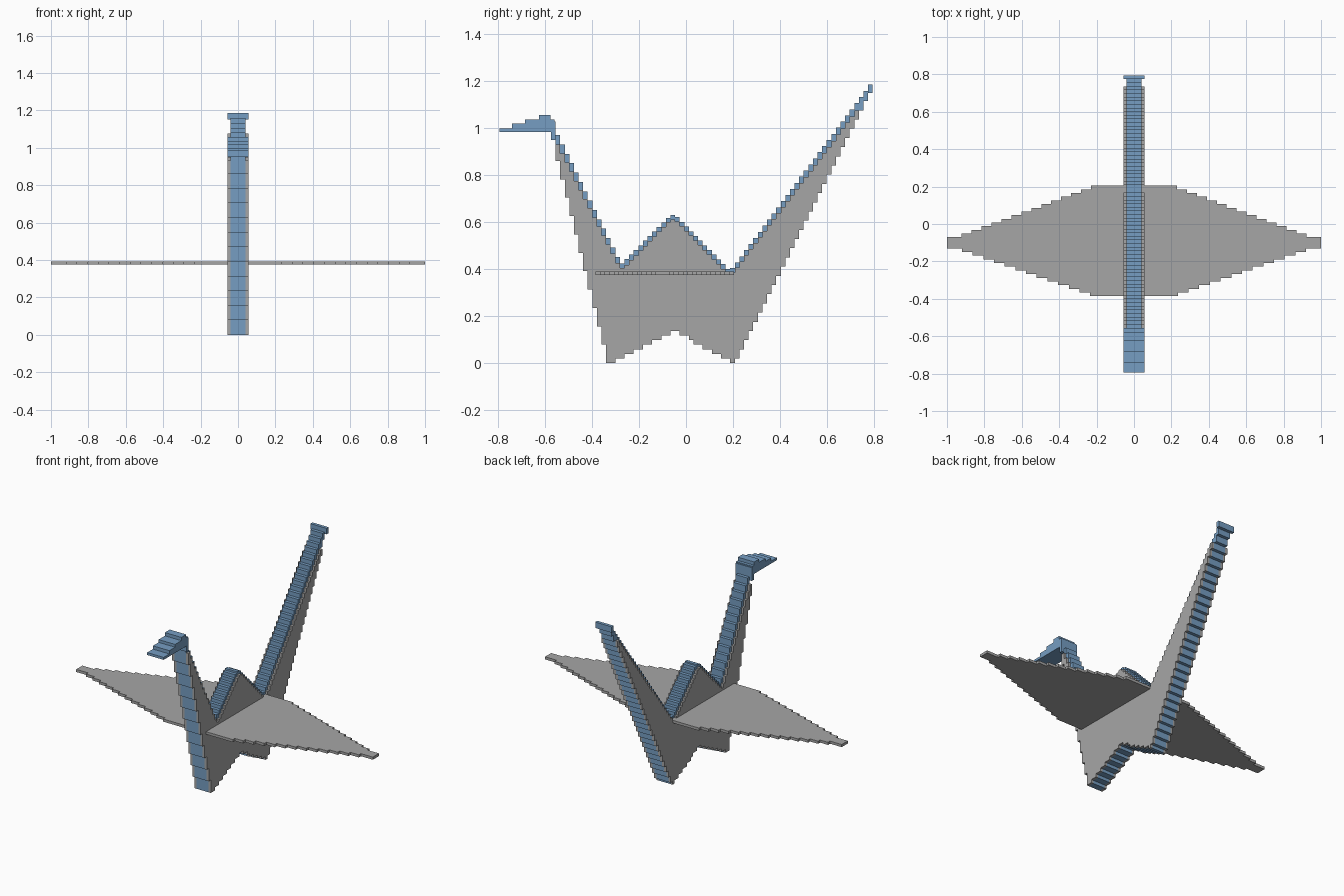
import bpy, bmesh

cube = bpy.data.objects.get("Cube")
if cube:
    bpy.data.objects.remove(cube, do_unlink=True)


def material(name, rgb):
    m = bpy.data.materials.new(name)
    m.use_nodes = True
    m.diffuse_color = (*rgb, 1)
    m.node_tree.nodes["Principled BSDF"].inputs["Base Color"].default_value = (*rgb, 1)
    return m


BLUE = material("soft blue", (0.18, 0.34, 0.54))
GREY = material("light grey", (0.38, 0.38, 0.38))


def along(path, u):
    """Height of a polyline at u, held constant past its ends."""
    if u <= path[0][0]:
        return path[0][1]
    for (a, p), (b, q) in zip(path, path[1:]):
        if u <= b:
            return p + (q - p) * (u - a) / (b - a)
    return path[-1][1]


def stepped_prism(name, cells, place, d0, d1, mat):
    """Extrude a staircase outline made of (u0, u1, low, high) strips from d0 to d1."""
    outline = []
    for u0, u1, lo, hi in cells:
        outline += [(u0, lo), (u1, lo)]
    for u0, u1, lo, hi in reversed(cells):
        outline += [(u1, hi), (u0, hi)]
    clean = [p for i, p in enumerate(outline) if p != outline[i - 1]]
    bm = bmesh.new()
    base = bm.faces.new([bm.verts.new(place(u, v, d0)) for u, v in clean])
    top = bmesh.ops.extrude_face_region(bm, geom=[base])["geom"]
    shift = [b - a for a, b in zip(place(0, 0, d0), place(0, 0, d1))]
    bmesh.ops.translate(bm, vec=shift,
                        verts=[g for g in top if isinstance(g, bmesh.types.BMVert)])
    bmesh.ops.recalc_face_normals(bm, faces=bm.faces)
    mesh = bpy.data.meshes.new(name)
    bm.to_mesh(mesh)
    bm.free()
    mesh.materials.append(mat)
    ob = bpy.data.objects.new(name, mesh)
    bpy.context.collection.objects.link(ob)
    return ob


def side(u, v, d):      # outline in y-z, depth along x
    return (d, u, v)


def plan(u, v, d):      # outline in y-x, depth along z
    return (v, u, d)


# Shared side profile: neck, body ridge and tail
START, END, COLUMNS = -0.575, 0.795, 70
STEP = (END - START) / COLUMNS
under = [(-0.575, 0.98), (-0.33, 0.0), (-0.05, 0.135), (0.21, 0.0), (0.795, 1.17)]
ridge = [(-0.575, 1.02), (-0.56, 1.0), (-0.275, 0.42), (-0.065, 0.63),
         (-0.045, 0.63), (0.18, 0.4), (0.2, 0.405), (0.785, 1.185)]
cover = [(-0.575, 0.98), (-0.56, 0.96), (-0.28, 0.405), (-0.265, 0.405), (-0.065, 0.612),
         (-0.045, 0.612), (0.175, 0.385), (0.2, 0.385), (0.785, 1.152)]


def columns(top):
    cells = []
    for i in range(COLUMNS):
        u0, u1 = START + i * STEP, START + (i + 1) * STEP
        mid = (u0 + u1) / 2
        lo = round(along(under, mid) / STEP) * STEP
        hi = along(top, mid)
        cells.append((u0, u1, lo, hi))
    return cells


# Blue core
core = columns(ridge)
core[-1] = (core[-1][0], END, 1.15, 1.185)
core[0] = (START, core[0][1], 0.95, 1.03)
stepped_prism("core", core, side, -0.04, 0.04, BLUE)

# Grey side panels, a little lower than the core
panel = [c for c in columns(cover)[1:-1] if c[3] - c[2] > 0.028]
for name, a, b in (("left_panel", 0.04, 0.055), ("right_panel", -0.055, -0.04)):
    stepped_prism(name, panel, side, a, b, GREY)

# Full-width blue ends of the tail and neck
stepped_prism("tail_tip", [(END - STEP, END, 1.15, 1.186)], side, -0.055, 0.055, BLUE)
stepped_prism("neck_top", [(START, START + STEP, 0.95, 1.03)], side, -0.055, 0.055, BLUE)

# Head with stepped beak
head = [(-0.795, -0.74, 0.985, 1.0), (-0.74, -0.685, 0.985, 1.02),
        (-0.685, -0.625, 0.985, 1.037), (-0.625, -0.578, 0.985, 1.057),
        (-0.578, -0.5605, 0.985, 1.037)]
stepped_prism("head", head, side, -0.0552, 0.0552, BLUE)

# Wings: one stepped diamond, cut at the body sides
span = [(-0.376, 0.235), (-0.112, 1.0), (-0.09, 1.0), (0.195, 0.23)]
ROWS, BACK, FRONT = 30, 0.205, -0.386
row = (BACK - FRONT) / ROWS
for name, sign in (("left_wing", 1), ("right_wing", -1)):
    cells = []
    for i in range(ROWS):
        u0, u1 = FRONT + i * row, FRONT + (i + 1) * row
        reach = min(1.0, along(span, (u0 + u1) / 2))
        if -0.125 < (u0 + u1) / 2 < -0.08:
            reach = 1.0
        cells.append((u0, u1, sign * 0.04, sign * reach))
    stepped_prism(name, cells, plan, 0.375, 0.391, GREY)
